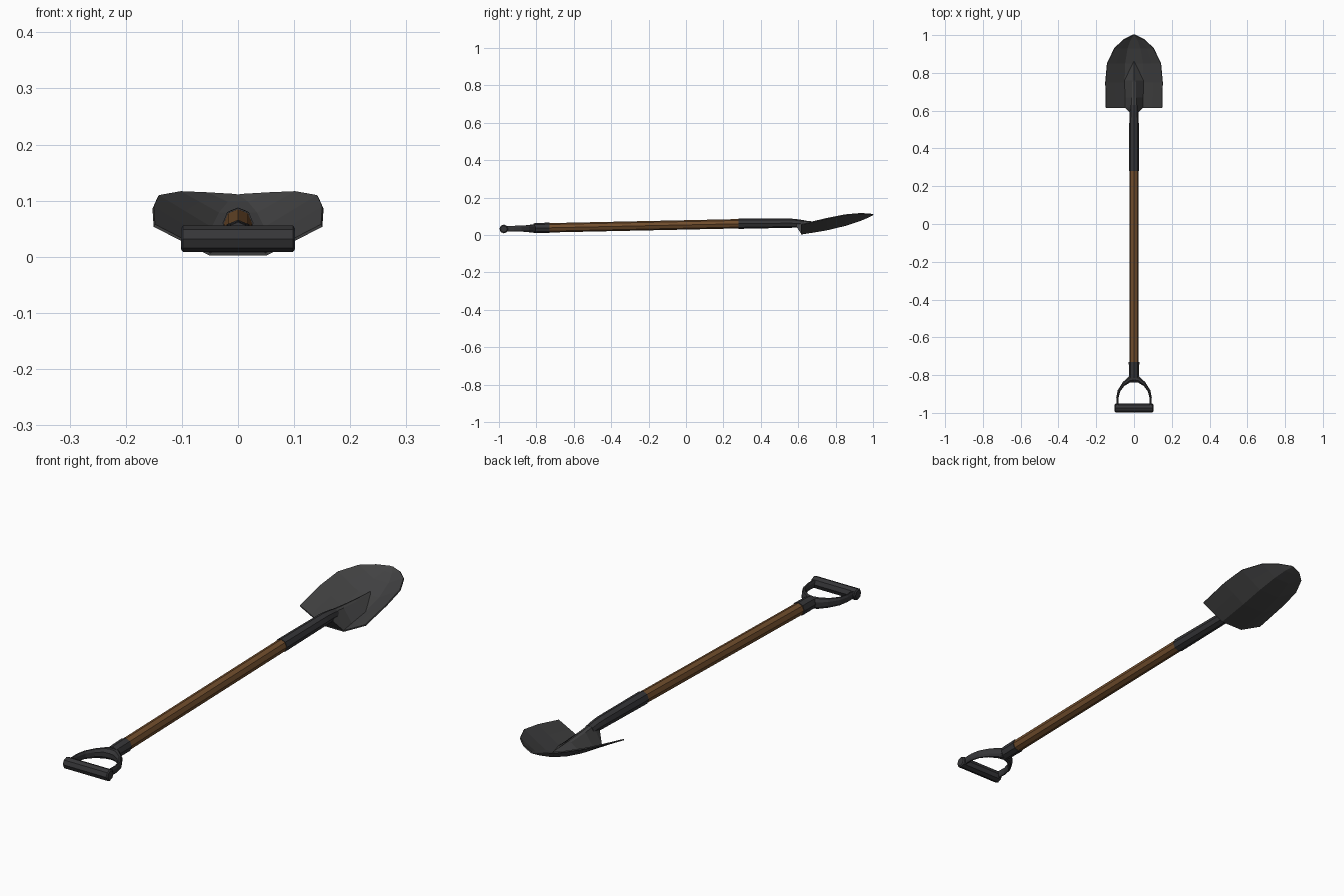
import bpy, bmesh, math
from mathutils import Vector

if "Cube" in bpy.data.objects:
    bpy.data.objects.remove(bpy.data.objects["Cube"])


def material(name, rgb):
    m = bpy.data.materials.new(name)
    m.diffuse_color = (*rgb, 1)
    m.use_nodes = True
    m.node_tree.nodes["Principled BSDF"].inputs["Base Color"].default_value = m.diffuse_color
    return m


STEEL = material("blade steel", (0.056, 0.056, 0.057))
DARK = material("dark metal", (0.036, 0.036, 0.039))
WOOD = material("brown wood", (0.165, 0.075, 0.026))


def finish(name, bm, mat):
    bmesh.ops.recalc_face_normals(bm, faces=bm.faces)
    me = bpy.data.meshes.new(name)
    bm.to_mesh(me)
    bm.free()
    me.materials.append(mat)
    ob = bpy.data.objects.new(name, me)
    bpy.context.collection.objects.link(ob)
    return ob


def loft(name, rings, mat, caps=True):
    """Skin a list of equal-length closed rings."""
    bm = bmesh.new()
    vs = [[bm.verts.new(p) for p in ring] for ring in rings]
    n = len(rings[0])
    for a, b in zip(vs, vs[1:]):
        for i in range(n):
            j = (i + 1) % n
            bm.faces.new((a[i], a[j], b[j], b[i]))
    if caps:
        bm.faces.new(vs[0])
        bm.faces.new(vs[-1])
    return finish(name, bm, mat)


def ring(y, z, r, n=8):
    return [(r * math.sin(2 * math.pi * i / n), y, z + r * math.cos(2 * math.pi * i / n))
            for i in range(n)]


# wooden shaft
loft("shaft", [ring(-0.74, 0.038, 0.025), ring(0.29, 0.060, 0.025)], WOOD)

# metal socket tube
loft("socket", [ring(0.28, 0.060, 0.0275), ring(0.55, 0.063, 0.025),
                ring(0.59, 0.062, 0.023), ring(0.63, 0.058, 0.021)], DARK)

# raised centre of the blade where the socket joins: y, base half, top half, base z, top z
frog = [(0.59, 0.022, 0.012, 0.045, 0.083), (0.617, 0.05, 0.012, 0.005, 0.079),
        (0.67, 0.05, 0.012, 0.014, 0.073), (0.76, 0.05, 0.009, 0.031, 0.066),
        (0.86, 0.002, 0.001, 0.056, 0.062)]
loft("blade_socket_root", [[(-b, y, z0), (-t, y, z1 - 0.004), (0, y, z1), (t, y, z1 - 0.004),
                            (b, y, z0)] for y, b, t, z0, z1 in frog], STEEL)

# dished blade: y, half width, centre z, edge z
rows = [(0.615, 0.148, 0.007, 0.058), (0.75, 0.150, 0.029, 0.090), (0.85, 0.141, 0.053, 0.110),
        (0.93, 0.102, 0.079, 0.117), (0.975, 0.054, 0.098, 0.115), (1.0, 0.004, 0.111, 0.112)]
cols = [i / 3 for i in range(-3, 4)]
bm = bmesh.new()
grid = [[bm.verts.new((s * w, y, zc + (ze - zc) * max(0, (abs(s) - 1 / 3) * 1.5)))
         for s in cols] for y, w, zc, ze in rows]
for a, b in zip(grid, grid[1:]):
    for i in range(6):
        bm.faces.new((a[i], a[i + 1], b[i + 1], b[i]))
blade = finish("blade", bm, STEEL)
if blade.data.polygons[0].normal.z < 0:
    blade.data.flip_normals()
mod = blade.modifiers.new("thickness", "SOLIDIFY")
mod.thickness = 0.005
mod.offset = -1

# handle collar
loft("handle_collar", [ring(-0.815, 0.036, 0.026), ring(-0.795, 0.037, 0.027),
                       ring(-0.73, 0.038, 0.028)], DARK)

# forked handle arms: outer xy, inner xy, half height
arm = [((0, -0.795), (0, -0.838), 0.021), ((0.027, -0.806), (0.022, -0.84), 0.021),
       ((0.06, -0.838), (0.052, -0.858), 0.018), ((0.086, -0.88), (0.073, -0.886), 0.016),
       ((0.094, -0.92), (0.082, -0.92), 0.015), ((0.093, -0.97), (0.081, -0.97), 0.015)]
rings = []
for o, i, h in arm:
    o, i = Vector((*o, 0.034)), Vector((*i, 0.034))
    up = Vector((0, 0, h))
    rings.append([o + up * 0.45, o.lerp(i, 0.3) + up, o.lerp(i, 0.7) + up, i + up * 0.45,
                  i - up * 0.45, o.lerp(i, 0.7) - up, o.lerp(i, 0.3) - up, o - up * 0.45])
for side, sx in (("right", 1), ("left", -1)):
    loft("handle_arm_" + side, [[(p.x * sx, p.y, p.z) for p in r] for r in rings], DARK)

# cross grip with chamfered ends
grip = []
for x, r in ((-0.102, 0.018), (-0.098, 0.0235), (0.098, 0.0235), (0.102, 0.018)):
    grip.append([(x, -0.974 + r * math.cos(i * math.pi / 4), 0.032 + r * math.sin(i * math.pi / 4))
                 for i in range(8)])
loft("grip", grip, DARK)
